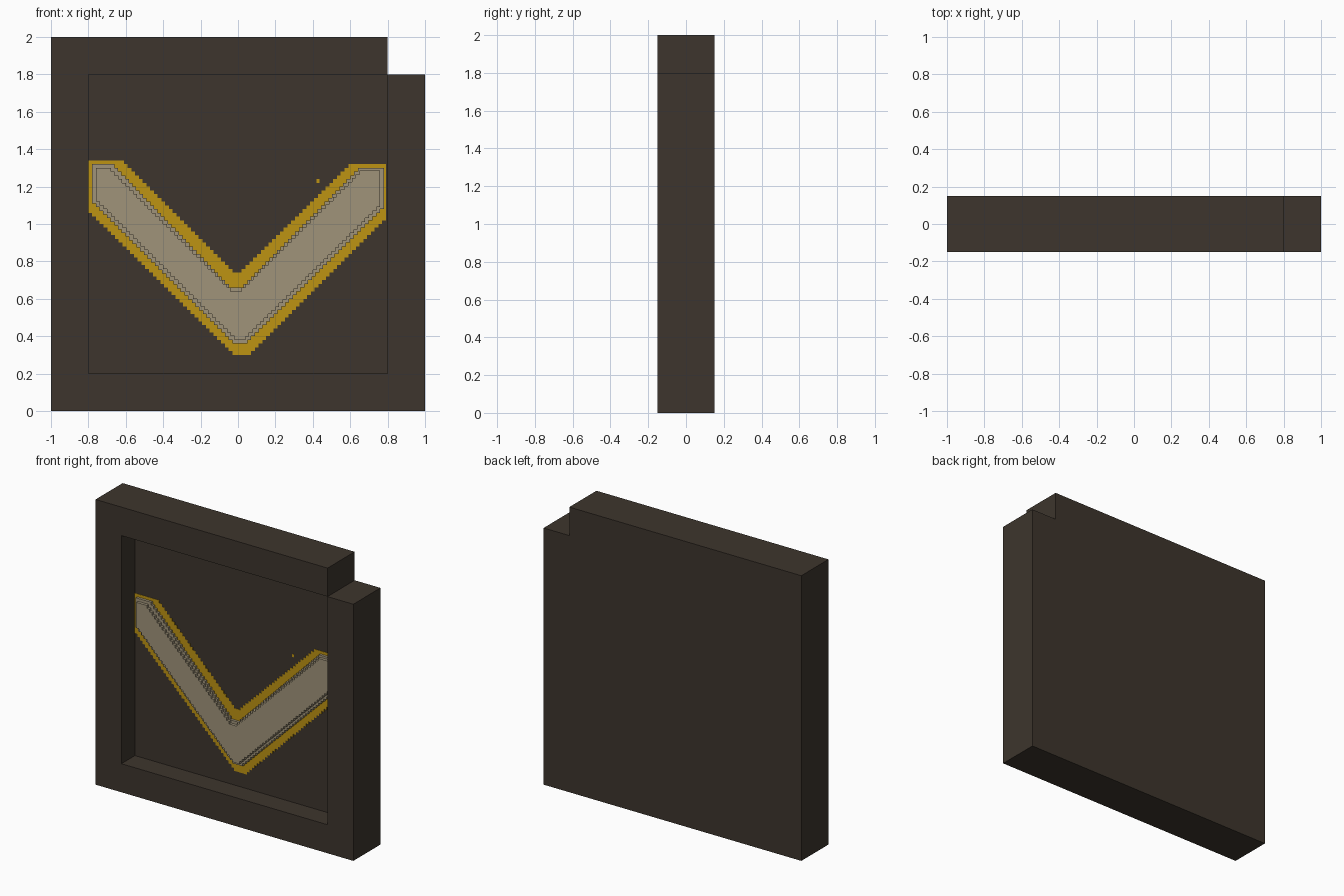
import bpy
import bmesh

cube = bpy.data.objects.get("Cube")
if cube:
    bpy.data.objects.remove(cube, do_unlink=True)


def material(name, rgb):
    m = bpy.data.materials.new(name)
    m.use_nodes = True
    m.diffuse_color = (*rgb, 1)
    m.node_tree.nodes["Principled BSDF"].inputs["Base Color"].default_value = (*rgb, 1)
    return m


DARK = material("dark brown", (0.047, 0.036, 0.026))
GOLD = material("gold", (0.515, 0.296, 0.006))
BEIGE = material("beige", (0.352, 0.296, 0.195))


def face(bm, loop, y):
    """Flat face from x-z points; a counterclockwise loop faces the front."""
    bm.faces.new([bm.verts.new((x, y, z)) for x, z in loop])


def walls(bm, loop, y0, y1):
    """Side walls along a closed x-z loop, facing outward if counterclockwise."""
    for (ax, az), (bx, bz) in zip(loop, loop[1:] + loop[:1]):
        corners = [(ax, y0, az), (ax, y1, az), (bx, y1, bz), (bx, y0, bz)]
        bm.faces.new([bm.verts.new(c) for c in corners])


def finish(bm, name, mat):
    bmesh.ops.remove_doubles(bm, verts=bm.verts, dist=0.0005)
    mesh = bpy.data.meshes.new(name)
    bm.to_mesh(mesh)
    bm.free()
    mesh.materials.append(mat)
    bpy.context.collection.objects.link(bpy.data.objects.new(name, mesh))


def stepped(points, step=0.02):
    """Turn the diagonal edges of a loop into small stairs."""
    out = []
    for (ax, az), (bx, bz) in zip(points, points[1:] + points[:1]):
        out.append((ax, az))
        if abs(ax - bx) < 0.001 or abs(az - bz) < 0.001:
            continue
        n = max(1, round(abs(bz - az) / step))
        dx, dz = (bx - ax) / n, (bz - az) / n
        for i in range(n):
            out.append((ax + dx * (i + 1), az + dz * i))
            if i < n - 1:
                out.append((ax + dx * (i + 1), az + dz * (i + 1)))
    return out


def prism(name, loop, y0, y1, mat):
    bm = bmesh.new()
    face(bm, loop, y0)
    face(bm, loop[::-1], y1)
    walls(bm, loop, y0, y1)
    finish(bm, name, mat)


# Framed panel with a notched corner and a recess in the front
outline = [(-1, 0), (1, 0), (1, 1.8), (0.8, 1.8), (0.8, 2), (-1, 2)]
recess = [(-0.8, 0.2), (0.8, 0.2), (0.8, 1.8), (-0.8, 1.8)]
bm = bmesh.new()
walls(bm, outline, -0.15, 0.15)
face(bm, outline[::-1], 0.15)
walls(bm, recess[::-1], -0.15, 0)
face(bm, recess, 0)
face(bm, [(-1, 0), (1, 0), (1, 1.8), (0.8, 1.8), (0.8, 0.2), (-0.8, 0.2)], -0.15)
face(bm, [(-1, 0), (-0.8, 0.2), (-0.8, 1.8), (0.8, 1.8), (0.8, 2), (-1, 2)], -0.15)
finish(bm, "framed_panel", DARK)

# Gold border of the chevron, nearly flush with the recess floor
gold = [(-0.03, 0.30), (0.05, 0.30), (0.79, 1.04), (0.79, 1.32), (0.61, 1.32),
        (0.02, 0.74), (-0.01, 0.74), (-0.61, 1.34), (-0.8, 1.34), (-0.8, 1.06)]
prism("chevron_border", stepped(gold), -0.002, 0.002, GOLD)

# Small stray gold fleck
prism("gold_fleck", [(0.42, 1.22), (0.435, 1.22), (0.435, 1.24), (0.42, 1.24)],
      -0.002, 0.002, GOLD)

# Beige chevron raised in two steps
lower = [(-0.03, 0.36), (0.03, 0.36), (0.78, 1.10), (0.78, 1.30), (0.66, 1.30),
         (0.03, 0.66), (-0.03, 0.66), (-0.66, 1.32), (-0.78, 1.32), (-0.78, 1.11)]
upper = [(-0.02, 0.38), (0.02, 0.38), (0.76, 1.11), (0.76, 1.285), (0.67, 1.285),
         (0.02, 0.64), (-0.02, 0.64), (-0.68, 1.30), (-0.76, 1.30), (-0.76, 1.12)]
prism("chevron_lower_step", stepped(lower), -0.02, 0, BEIGE)
prism("chevron_upper_step", stepped(upper), -0.04, -0.02, BEIGE)
